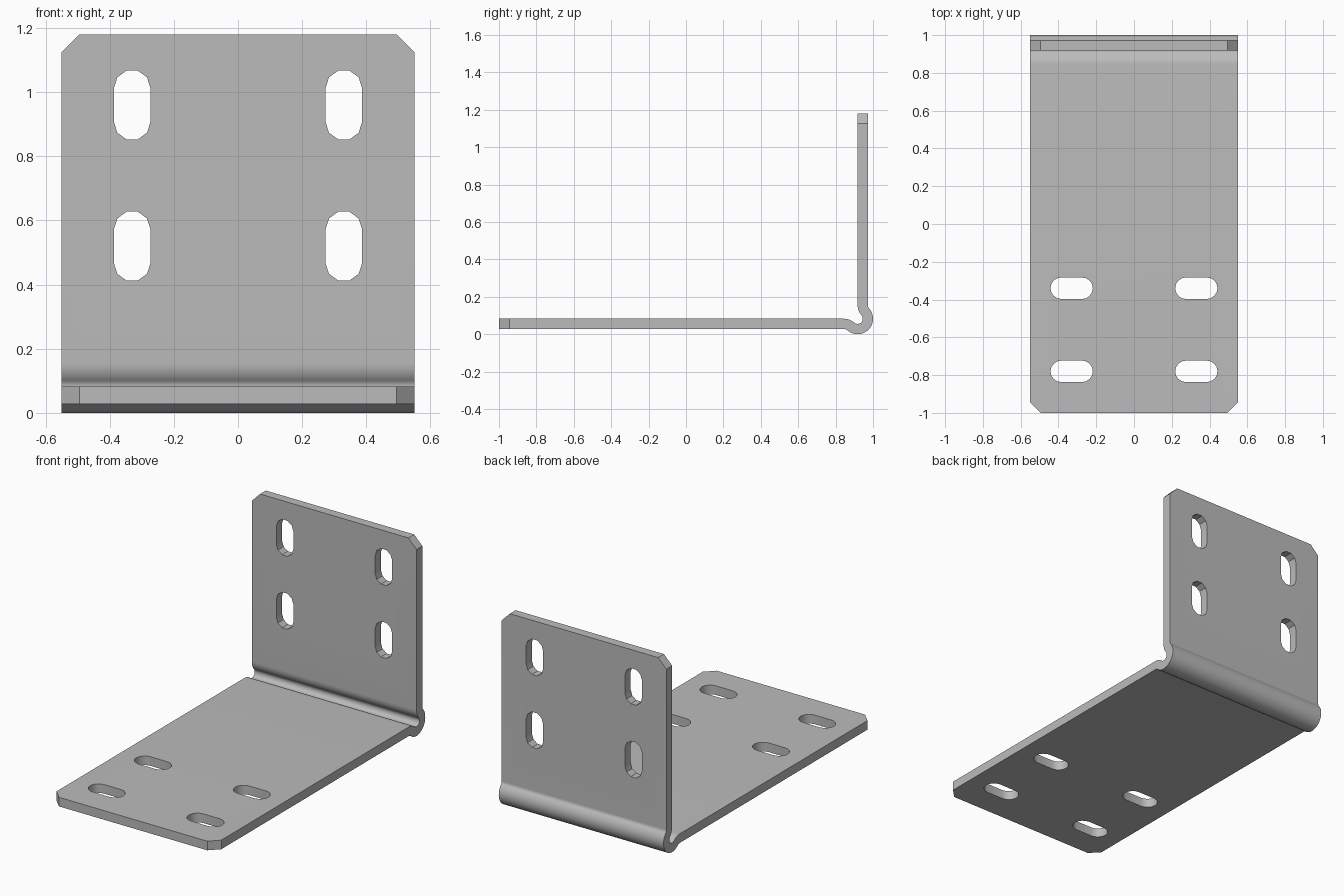
import bpy, bmesh
from math import sin, cos, pi, atan2, sqrt, radians
from mathutils import Vector

HALF_W = 0.55      # half the bracket width
T = 0.055          # sheet thickness
TOP = 1.18         # height of the upright plate
R = 1.5 * T        # outer radius of the rolled bend

if "Cube" in bpy.data.objects:
    bpy.data.objects.remove(bpy.data.objects["Cube"])

steel = bpy.data.materials.new("grey steel")
steel.use_nodes = True
grey = (0.5, 0.5, 0.5, 1)
steel.diffuse_color = grey
steel.node_tree.nodes["Principled BSDF"].inputs["Base Color"].default_value = grey


def add_object(name, bm):
    bmesh.ops.recalc_face_normals(bm, faces=bm.faces)
    mesh = bpy.data.meshes.new(name)
    bm.to_mesh(mesh)
    bm.free()
    mesh.materials.append(steel)
    obj = bpy.data.objects.new(name, mesh)
    bpy.context.collection.objects.link(obj)
    return obj


def extrude_outline(bm, points, direction):
    face = bm.faces.new([bm.verts.new(p) for p in points])
    moved = bmesh.ops.extrude_face_region(bm, geom=[face])["geom"]
    verts = [v for v in moved if isinstance(v, bmesh.types.BMVert)]
    bmesh.ops.translate(bm, verts=verts, vec=direction)


def arc(center, radius, start, end, steps, side):
    """Centre line points with their normals; side flips the normal."""
    result = []
    for i in range(steps + 1):
        a = start + (end - start) * i / steps
        d = Vector((cos(a), sin(a)))
        result.append((center + d * radius, d * side))
    return result


# Sheet centre line in the y-z plane: base, reverse curve, rolled bend, upright
bend = Vector((1 - R, R))
reach = sqrt((2 * T) ** 2 - R ** 2)
turn = atan2(R, reach)
line = [(Vector((-1, T)), Vector((0, 1)))]
line += arc(Vector((bend.x - reach, 0)), T, pi / 2, turn, 8, 1)
line += arc(bend, T, turn - pi, pi / 2 - turn, 28, -1)[1:]
line += arc(Vector((1, bend.y + reach)), T, 1.5 * pi - turn, pi, 8, 1)[1:]
line += [(Vector((1 - T, TOP)), Vector((-1, 0)))]

outline = [p + n * T / 2 for p, n in line]
outline += [p - n * T / 2 for p, n in reversed(line)]
bm = bmesh.new()
extrude_outline(bm, [(-HALF_W, p.x, p.y) for p in outline], (2 * HALF_W, 0, 0))

# Clipped corners at the two free ends
corners = []
for e in bm.edges:
    a, b = (v.co for v in e.verts)
    at_end = (a.y < -0.99 and b.y < -0.99) or min(a.z, b.z) > TOP - 0.01
    if at_end and abs(a.x - b.x) < 0.01:
        corners.append(e)
bmesh.ops.bevel(bm, geom=corners, offset=T, segments=1, affect='EDGES')
bracket = add_object("bent_bracket", bm)


# Slotted holes
def slot_points(length, radius, steps):
    """Outline of a slot lying along its first axis."""
    points = []
    for end in (0, 1):
        for i in range(steps + 1):
            a = -pi / 2 + pi * (i / steps + end)
            shift = (length / 2 - radius) * (1 - 2 * end)
            points.append((shift + radius * cos(a), radius * sin(a)))
    return points


bm = bmesh.new()
for x in (-0.33, 0.33):
    for z in (0.52, 0.96):
        pts = [(x + v, 0.85, z + u) for u, v in slot_points(0.22, 0.057, 5)]
        extrude_outline(bm, pts, (0, 0.2, 0))
    for y in (-0.34, -0.78):
        pts = [(x + u, y + v, -0.05) for u, v in slot_points(0.224, 0.057, 8)]
        extrude_outline(bm, pts, (0, 0, 0.2))
cutter = add_object("slot_cutter", bm)
cutter.hide_render = True

cut = bracket.modifiers.new("slots", 'BOOLEAN')
cut.operation = 'DIFFERENCE'
cut.solver = 'EXACT'
cut.object = cutter
bpy.ops.object.select_all(action='DESELECT')
bracket.select_set(True)
bpy.context.view_layer.objects.active = bracket
bpy.ops.object.modifier_apply(modifier=cut.name)
bpy.data.objects.remove(cutter)
bpy.ops.object.shade_smooth_by_angle(angle=radians(30))
